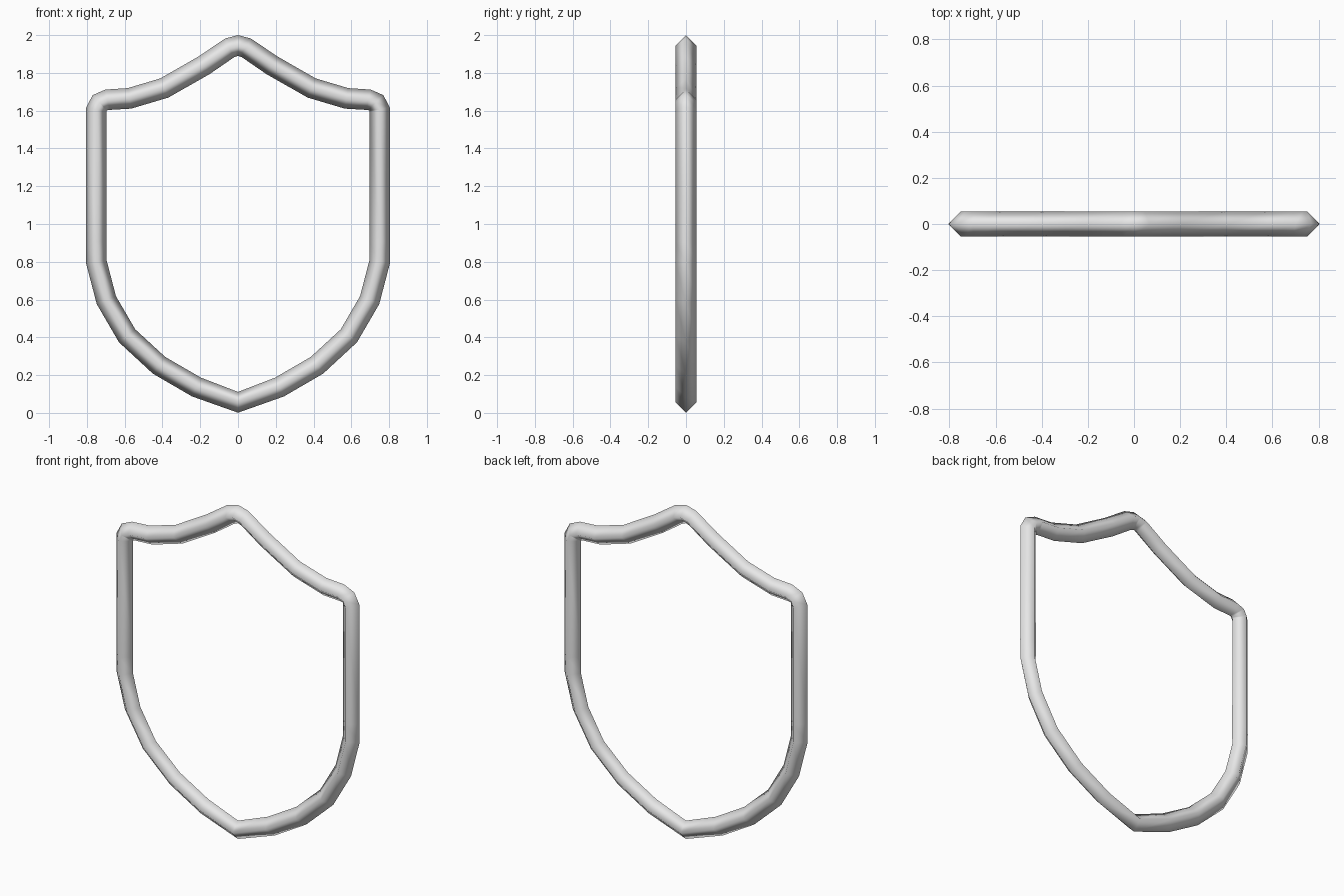
import bpy, bmesh
from mathutils import Vector

if "Cube" in bpy.data.objects:
    bpy.data.objects.remove(bpy.data.objects["Cube"])

RADIUS = 0.055

# Right half of the shield outline (x, z), from top peak to bottom point
half = [(0, 1.945), (0.045, 1.932), (0.18, 1.84), (0.39, 1.72), (0.575, 1.665),
        (0.69, 1.658), (0.732, 1.642), (0.75, 1.605), (0.75, 0.905), (0.75, 0.80),
        (0.697, 0.597), (0.587, 0.408), (0.418, 0.252), (0.22, 0.137), (0, 0.056)]
outline = half + [(-x, z) for x, z in half[-2:0:-1]]
pts = [Vector((x, 0, z)) for x, z in outline]

# Frame bar: a diamond cross-section swept round the closed outline
bm = bmesh.new()
rings = []
for i, p in enumerate(pts):
    before = (p - pts[i - 1]).normalized()
    after = (pts[(i + 1) % len(pts)] - p).normalized()
    t = (before + after).normalized()
    out = Vector((-t.z, 0, t.x))
    side = Vector((0, 1, 0))
    rings.append([bm.verts.new(p + d * RADIUS) for d in (out, side, -out, -side)])
for i, a in enumerate(rings):
    b = rings[(i + 1) % len(rings)]
    for k in range(4):
        j = (k + 1) % 4
        bm.faces.new((a[k], a[j], b[j], b[k]))
bmesh.ops.recalc_face_normals(bm, faces=bm.faces)
for f in bm.faces:
    f.smooth = True
mesh = bpy.data.meshes.new("shield_frame")
bm.to_mesh(mesh)
bm.free()

# Plain grey finish
grey = bpy.data.materials.new("light_grey")
grey.diffuse_color = (0.8, 0.8, 0.8, 1)
grey.use_nodes = True
grey.node_tree.nodes["Principled BSDF"].inputs["Base Color"].default_value = grey.diffuse_color
mesh.materials.append(grey)
frame = bpy.data.objects.new("shield_frame", mesh)
bpy.context.collection.objects.link(frame)
